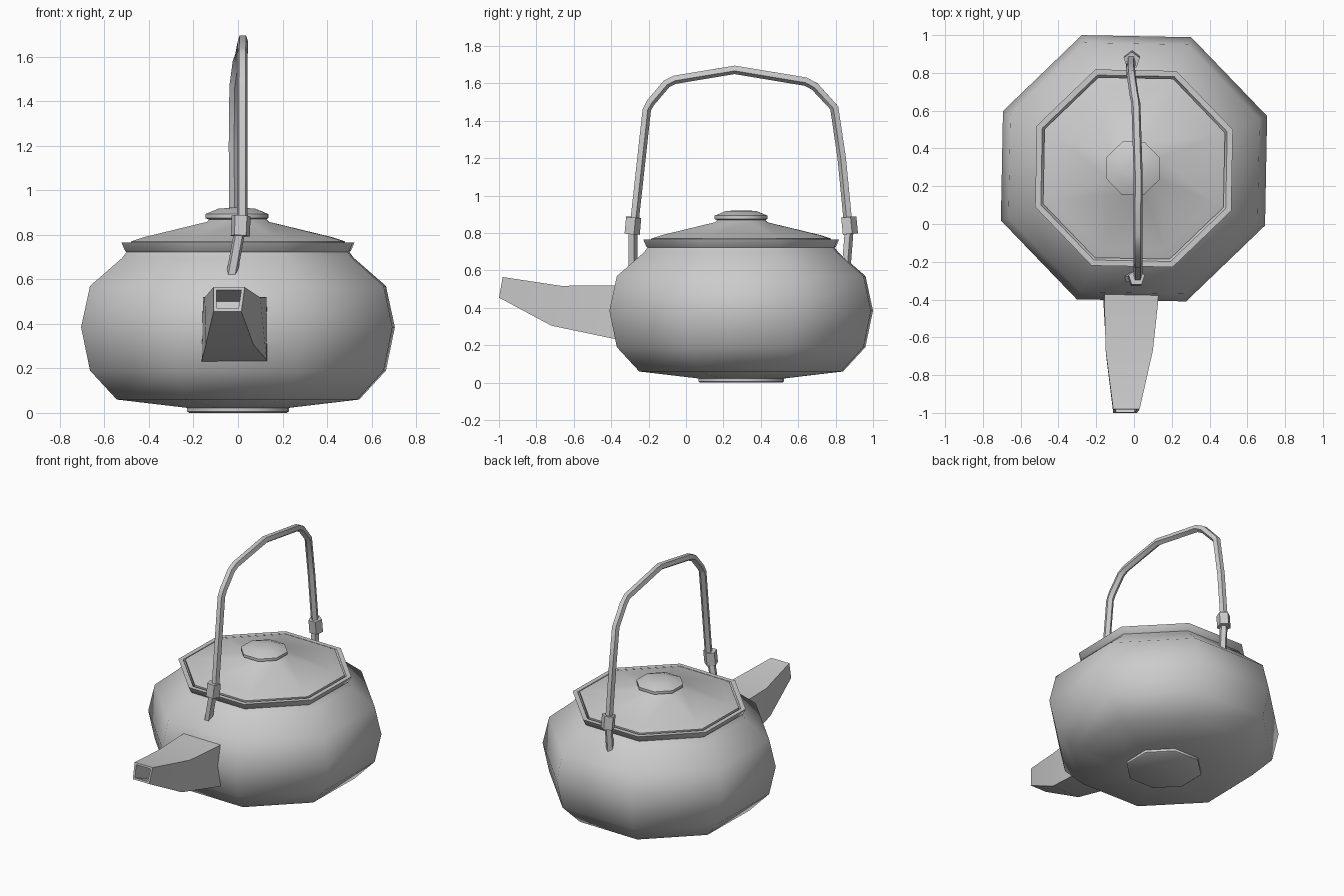
import bpy, bmesh, math
from mathutils import Vector

if "Cube" in bpy.data.objects:
    bpy.data.objects.remove(bpy.data.objects["Cube"])

CY = 0.295                      # axis of the pot in y
ROT = math.radians(21.4)        # twist of the octagon


def finish(name, bm, angle=50):
    bmesh.ops.recalc_face_normals(bm, faces=bm.faces)
    me = bpy.data.meshes.new(name)
    bm.to_mesh(me)
    bm.free()
    ob = bpy.data.objects.new(name, me)
    bpy.context.collection.objects.link(ob)
    bpy.ops.object.select_all(action='DESELECT')
    ob.select_set(True)
    bpy.context.view_layer.objects.active = ob
    bpy.ops.object.shade_smooth_by_angle(angle=math.radians(angle))
    return ob


def bridge(bm, a, b):
    n = len(a)
    for i in range(n):
        bm.faces.new((a[i], a[(i + 1) % n], b[(i + 1) % n], b[i]))


def loft(name, sections, caps=(True, True), angle=50):
    bm = bmesh.new()
    rings = [[bm.verts.new(p) for p in s] for s in sections]
    for a, b in zip(rings, rings[1:]):
        bridge(bm, a, b)
    if caps[0]:
        bm.faces.new(rings[0])
    if caps[1]:
        bm.faces.new(rings[-1])
    return finish(name, bm, angle)


def lathe(name, profile, caps=(True, True), cx=0.0, sides=8):
    angs = [ROT + i * math.tau / sides for i in range(sides)]
    return loft(name, [[(cx + r * math.cos(a), CY + r * math.sin(a), z) for a in angs]
                       for r, z in profile], caps)


def tube(name, path, radius, sides=5):
    pts = [Vector(p) for p in path]
    secs = []
    for i, p in enumerate(pts):
        t1 = (pts[min(i + 1, len(pts) - 1)] - pts[max(i, 1) - 1]).normalized()
        up = t1.cross(Vector((1, 0, 0))).normalized()
        side = up.cross(t1)
        secs.append([p + radius * (math.cos(a) * up + math.sin(a) * side)
                     for a in (k * math.tau / sides for k in range(sides))])
    return loft(name, secs, angle=40)


# Pot body with foot and flared rim
lathe("foot", [(0.235, 0.0), (0.245, 0.006), (0.245, 0.025)], (True, False))
lathe("body", [(0.24, 0.022), (0.585, 0.06), (0.714, 0.19), (0.757, 0.385),
               (0.714, 0.57), (0.56, 0.695), (0.535, 0.725)], (True, False))
lathe("rim", [(0.535, 0.72), (0.545, 0.728), (0.562, 0.765), (0.53, 0.765),
              (0.52, 0.745), (0.50, 0.735)], (False, False))

# Lid and knob
lathe("lid", [(0.50, 0.735), (0.517, 0.755), (0.517, 0.77), (0.46, 0.788),
              (0.15, 0.858), (0.135, 0.872)], (False, True))
lathe("knob", [(0.135, 0.868), (0.152, 0.875), (0.152, 0.893), (0.09, 0.917),
               (0.03, 0.922)], cx=-0.005)


# Square tapering spout with a hollow mouth
def section(x0b, x1b, yb, zb, x0t, x1t, yt, zt):
    return [(x0b, yb, zb), (x1b, yb, zb), (x1t, yt, zt), (x0t, yt, zt)]


loft("spout", [
    section(-0.165, 0.135, -0.30, 0.217, -0.158, 0.13, -0.30, 0.52),
    section(-0.162, 0.128, -0.41, 0.24, -0.157, 0.128, -0.41, 0.52),
    section(-0.145, 0.07, -0.72, 0.305, -0.15, 0.10, -0.67, 0.518),
    section(-0.11, 0.015, -1.0, 0.455, -0.11, 0.03, -0.98, 0.565),
    section(-0.095, 0.002, -0.997, 0.468, -0.097, 0.015, -0.982, 0.552),
    section(-0.11, 0.03, -0.78, 0.37, -0.115, 0.05, -0.74, 0.50)])

# Tall bail handle, its stubs and collars
tube("handle", [(0.02, -0.28, 0.84), (0.02, -0.212, 1.46), (0.02, -0.19, 1.50),
                (0.02, -0.105, 1.60), (0.02, -0.06, 1.622), (0.022, 0.26, 1.675),
                (0.01, 0.64, 1.612), (0.0, 0.69, 1.585), (-0.015, 0.795, 1.47),
                (-0.018, 0.835, 1.20), (-0.015, 0.87, 0.84)], 0.025)
for end, stub, low, high in (
        ("front", [(-0.03, -0.285, 0.61), (0.012, -0.287, 0.84)],
         (0.01, -0.292, 0.795), (0.014, -0.284, 0.885)),
        ("rear", [(-0.015, 0.853, 0.60), (-0.012, 0.872, 0.84)],
         (-0.01, 0.875, 0.795), (-0.012, 0.866, 0.885))):
    tube(end + "_handle_stub", stub, 0.026)
    tube(end + "_handle_collar", [low, high], 0.045)
